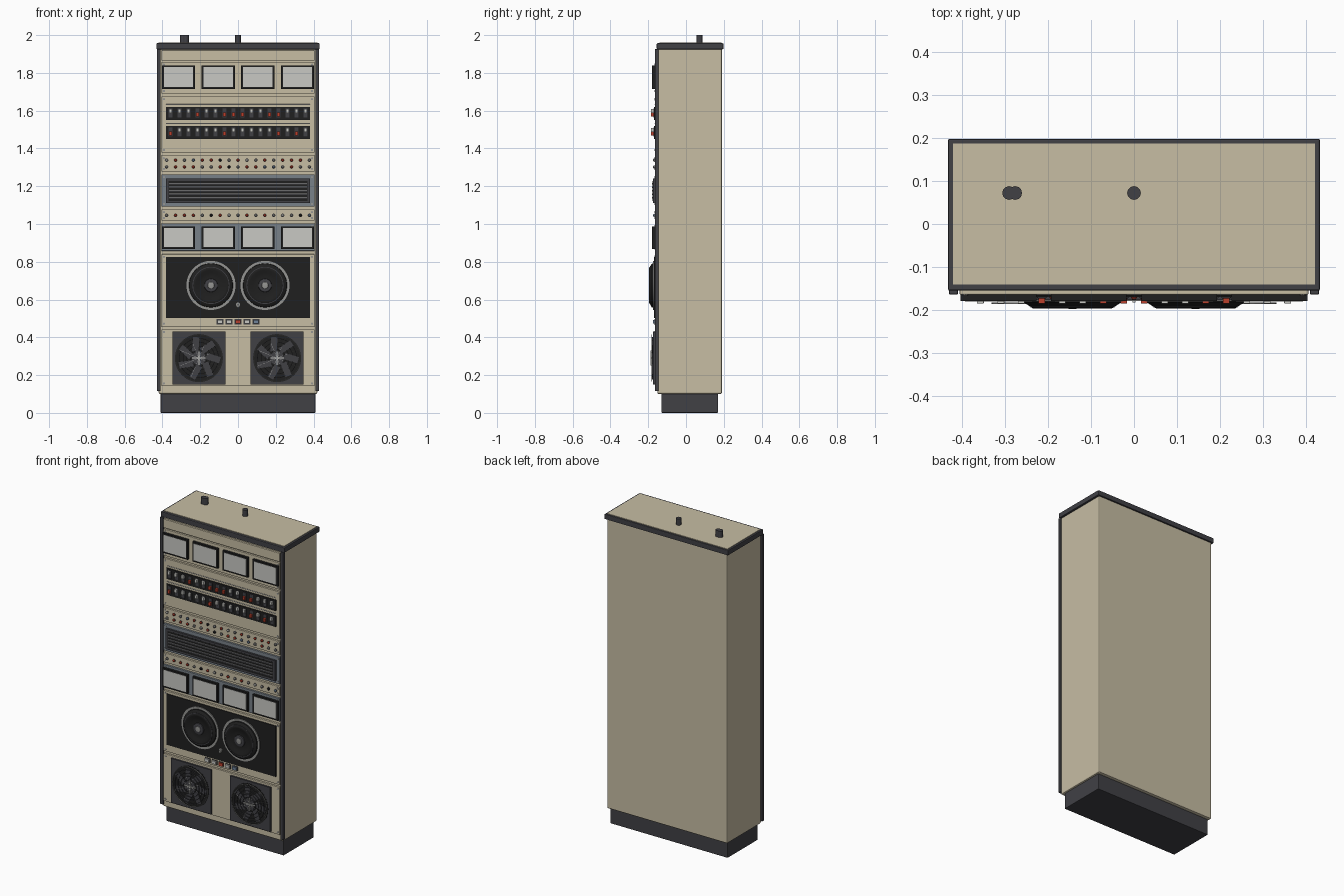
import bpy, bmesh, math, random
from mathutils import Matrix, Vector

random.seed(7)
cube = bpy.data.objects.get("Cube")
if cube:
    bpy.data.objects.remove(cube, do_unlink=True)


def material(name, r, g, b):
    m = bpy.data.materials.new(name)
    m.use_nodes = True
    m.diffuse_color = (r, g, b, 1)
    m.node_tree.nodes["Principled BSDF"].inputs["Base Color"].default_value = (r, g, b, 1)
    return m


BEIGE = material("beige paint", 0.57, 0.51, 0.37)
DARK = material("dark grey trim", 0.052, 0.052, 0.06)
BLACK = material("black plastic", 0.014, 0.014, 0.014)
SCREEN = material("pale screen", 0.58, 0.58, 0.55)
STEEL = material("grey steel", 0.3, 0.3, 0.29)
SLATE = material("slate blue panel", 0.19, 0.22, 0.25)
RED = material("signal red", 0.5, 0.05, 0.025)
BLUE = material("lamp blue", 0.16, 0.23, 0.33)
FACE = -0.164   # front plane of the rack panels


class Part:
    """Collects simple solids into one named mesh."""

    def __init__(self, name):
        self.name, self.bm, self.mats = name, bmesh.new(), []

    def paint(self, faces, mat):
        if mat not in self.mats:
            self.mats.append(mat)
        for f in faces:
            f.material_index = self.mats.index(mat)

    def box(self, mat, x, y, z, turn=0.0):
        """Box from (low, high) ranges, optionally turned about the y axis."""
        size = [b - a for a, b in (x, y, z)]
        mid = Vector([(a + b) / 2 for a, b in (x, y, z)])
        m = Matrix.Translation(mid) @ Matrix.Rotation(turn, 4, 'Y') @ Matrix.Diagonal((*size, 1))
        verts = bmesh.ops.create_cube(self.bm, size=1, matrix=m)["verts"]
        self.paint({f for v in verts for f in v.link_faces}, mat)

    def lathe(self, mat, x, z, profile, sides=32, closed=False):
        """Spin (radius, y) points about a front-to-back axis."""
        rings = []
        for r, y in profile:
            angles = [i * math.tau / sides for i in range(sides)]
            rings.append([self.bm.verts.new((x + r * math.cos(a), y, z + r * math.sin(a)))
                          for a in angles])
        pairs = list(zip(rings, rings[1:]))
        if closed:
            pairs.append((rings[-1], rings[0]))
        faces = [self.bm.faces.new((p[i], p[(i + 1) % sides], q[(i + 1) % sides], q[i]))
                 for p, q in pairs for i in range(sides)]
        if not closed:
            faces += [self.bm.faces.new(rings[0]), self.bm.faces.new(rings[-1])]
        self.paint(faces, mat)

    def disc(self, mat, x, z, r, back, front, sides=32):
        self.lathe(mat, x, z, [(r, back), (r, front)], sides)

    def ring(self, mat, x, z, inner, outer, back, front, sides=40):
        self.lathe(mat, x, z, [(outer, back), (outer, front), (inner, front), (inner, back)],
                   sides, True)

    def finish(self, bevel=0.0, smooth=False):
        bmesh.ops.recalc_face_normals(self.bm, faces=self.bm.faces)
        mesh = bpy.data.meshes.new(self.name)
        self.bm.to_mesh(mesh)
        self.bm.free()
        for m in self.mats:
            mesh.materials.append(m)
        ob = bpy.data.objects.new(self.name, mesh)
        bpy.context.collection.objects.link(ob)
        if bevel:
            mod = ob.modifiers.new("soft edges", 'BEVEL')
            mod.width, mod.segments = bevel, 2
        if smooth:
            bpy.ops.object.select_all(action='DESELECT')
            ob.select_set(True)
            bpy.context.view_layer.objects.active = ob
            bpy.ops.object.shade_smooth_by_angle(angle=math.radians(35))


def solid(name, mat, x, y, z, bevel=0.0):
    p = Part(name)
    p.box(mat, x, y, z)
    p.finish(bevel)


# Cabinet shell
solid("plinth", DARK, (-0.41, 0.41), (-0.13, 0.17), (0, 0.11), 0.004)
solid("cabinet_body", BEIGE, (-0.42, 0.42), (-0.152, 0.19), (0.1, 1.93), 0.008)
solid("top_trim", DARK, (-0.432, 0.432), (-0.155, 0.198), (1.925, 1.957), 0.004)
solid("top_plate", BEIGE, (-0.42, 0.42), (-0.14, 0.187), (1.95, 1.96))
for side, s in (("left", 1), ("right", -1)):
    solid(side + "_rail", DARK, tuple(sorted((s * 0.409, s * 0.43))),
          (-0.164, -0.145), (0.115, 1.926), 0.003)

# Cable posts on the roof
posts = Part("roof_posts")
for x in (-0.29, -0.276, 0):
    made = bmesh.ops.create_cone(posts.bm, cap_ends=True, segments=12, radius1=0.016,
                                 radius2=0.016, depth=0.05,
                                 matrix=Matrix.Translation((x, 0.072, 1.975)))["verts"]
    posts.paint({f for v in made for f in v.link_faces}, DARK)
posts.finish()

# Rack panels with a screw in each corner
PANELS = [("top_blank_panel", BEIGE, 1.865, 1.92), ("upper_meter_panel", BEIGE, 1.69, 1.858),
          ("switch_panel", BEIGE, 1.378, 1.675), ("double_lamp_panel", BEIGE, 1.278, 1.362),
          ("grille_panel", SLATE, 1.092, 1.262), ("single_lamp_panel", BEIGE, 1.018, 1.077),
          ("lower_meter_panel", SLATE, 0.858, 1.002), ("reel_panel", BEIGE, 0.458, 0.84),
          ("fan_panel", BEIGE, 0.142, 0.442)]
screws = Part("panel_screws")
for name, mat, low, high in PANELS:
    solid(name, mat, (-0.405, 0.405), (FACE, -0.15), (low, high), 0.002)
    if "blank" not in name:
        for x in (-0.392, 0.392):
            for z in (low + 0.014, high - 0.014):
                screws.disc(STEEL, x, z, 0.006, FACE + 0.002, FACE - 0.002, 8)
screws.finish()

# Two rows of meters
for label, low, high in (("upper", 1.715, 1.84), ("lower", 0.868, 0.988)):
    meters = Part(label + "_meters")
    for x in (-0.315, -0.105, 0.105, 0.315):
        meters.box(BLACK, (x - 0.088, x + 0.088), (-0.179, FACE + 0.002), (low, high))
        meters.box(SCREEN, (x - 0.078, x + 0.078), (-0.1805, -0.17), (low + 0.01, high - 0.01))
    meters.finish()

# Switch strips: raised switches are pale, lowered ones red
for label, z, lowered in (("upper", 1.585, (3, 6, 7, 8, 11, 12)), ("lower", 1.485, (0, 6, 12, 14))):
    strip = Part(label + "_switches")
    strip.box(BLACK, (-0.382, 0.382), (-0.17, FACE + 0.002), (z - 0.035, z + 0.035))
    strip.box(STEEL, (-0.382, 0.382), (-0.166, FACE + 0.002), (z + 0.044, z + 0.049))
    for i in range(16):
        x, down = -0.357 + i * 0.0476, i in lowered
        mid = z - 0.006 if down else z + 0.013
        strip.box(DARK, (x - 0.011, x + 0.011), (-0.173, -0.168), (z - 0.022, z + 0.026))
        strip.box(RED if down else SCREEN, (x - 0.008, x + 0.008), (-0.185, -0.168),
                  (mid - 0.011, mid + 0.011))
    strip.finish(0.002)

# Rows of indicator lamps
for label, z in (("top", 1.338), ("middle", 1.302), ("bottom", 1.046)):
    lamps = Part(label + "_lamps")
    for i in range(17):
        x = -0.378 + i * 0.04725
        lamps.disc(DARK, x, z, 0.009, FACE + 0.002, FACE - 0.003, 12)
        lamps.lathe(random.choice((RED, RED, SCREEN, STEEL, STEEL, BLUE, BLACK)), x, z,
                    [(0.0075, FACE), (0.0075, -0.171), (0.004, -0.175)], 12)
    lamps.finish(smooth=True)

# Ventilation grille with slats
grille = Part("vent_grille")
grille.box(DARK, (-0.382, 0.382), (-0.176, FACE + 0.002), (1.11, 1.24))
grille.box(BLACK, (-0.368, 0.368), (-0.1765, -0.17), (1.122, 1.228))
for i in range(5):
    z = 1.138 + i * 0.0185
    grille.box(DARK, (-0.365, 0.365), (-0.179, -0.17), (z - 0.003, z + 0.003))
    grille.box(STEEL, (-0.365, 0.365), (-0.179, -0.17), (z + 0.003, z + 0.005))
grille.finish()

# Reel deck
solid("reel_deck", BLACK, (-0.382, 0.382), (-0.169, FACE + 0.002), (0.503, 0.825), 0.002)
for side, x in (("left", 0.143), ("right", -0.143)):
    z = 0.675
    reel = Part(side + "_reel")
    reel.ring(STEEL, x, z, 0.112, 0.13, -0.165, -0.174, 48)
    reel.lathe(BLACK, x, z, [(0.118, -0.166), (0.115, -0.181), (0.092, -0.196), (0.082, -0.196),
                             (0.066, -0.187), (0.04, -0.187)], 48)
    reel.ring(DARK, x, z, 0.094, 0.098, -0.18, -0.1945, 48)
    reel.lathe(DARK, x, z, [(0.038, -0.18), (0.034, -0.192), (0.024, -0.194)])
    reel.lathe(STEEL, x, z, [(0.02, -0.19), (0.017, -0.196), (0.008, -0.197)], 20)
    reel.finish(smooth=True)

# Deck knob and the row of push buttons
knob = Part("deck_knob")
knob.disc(STEEL, 0, 0.573, 0.011, -0.167, -0.174, 16)
knob.box(SCREEN, (-0.004, 0.004), (-0.182, -0.172), (0.558, 0.574))
knob.finish()
buttons = Part("push_buttons")
for i, mat in enumerate((SCREEN, SCREEN, RED, SCREEN, BLUE)):
    x = (i - 2) * 0.0476
    buttons.box(DARK, (x - 0.018, x + 0.018), (FACE - 0.003, -0.16), (0.469, 0.496))
    buttons.box(mat, (x - 0.014, x + 0.014), (-0.176, -0.16), (0.473, 0.492))
buttons.finish()

# Cooling fans: housing, blades and wire guard
for side, x in (("left", 0.207), ("right", -0.207)):
    z = 0.29
    fan = Part(side + "_fan")
    fan.box(DARK, (x - 0.14, x + 0.14), (-0.175, FACE + 0.002), (z - 0.14, z + 0.14))
    fan.disc(BLACK, x, z, 0.127, -0.17, -0.176, 48)
    for k in range(7):
        a = k * math.tau / 7
        cx, cz = x + 0.075 * math.cos(a), z - 0.075 * math.sin(a)
        fan.box(DARK, (cx - 0.038, cx + 0.038), (-0.179, -0.174), (cz - 0.017, cz + 0.017), a + 0.3)
    fan.disc(DARK, x, z, 0.036, -0.174, -0.181, 24)
    for r in (0.044, 0.064, 0.084, 0.104, 0.123):
        fan.ring(STEEL if r > 0.12 else DARK, x, z, r - 0.0015, r + 0.0015, -0.182, -0.186)
    for k in range(4):
        fan.box(STEEL, (x - 0.125, x + 0.125), (-0.184, -0.182), (z - 0.001, z + 0.001),
                k * math.pi / 4 + math.pi / 8)
    for w, h in ((0.04, 0.003), (0.003, 0.04)):
        fan.box(SCREEN, (x - w, x + w), (-0.188, -0.18), (z - h, z + h))
    fan.finish()
